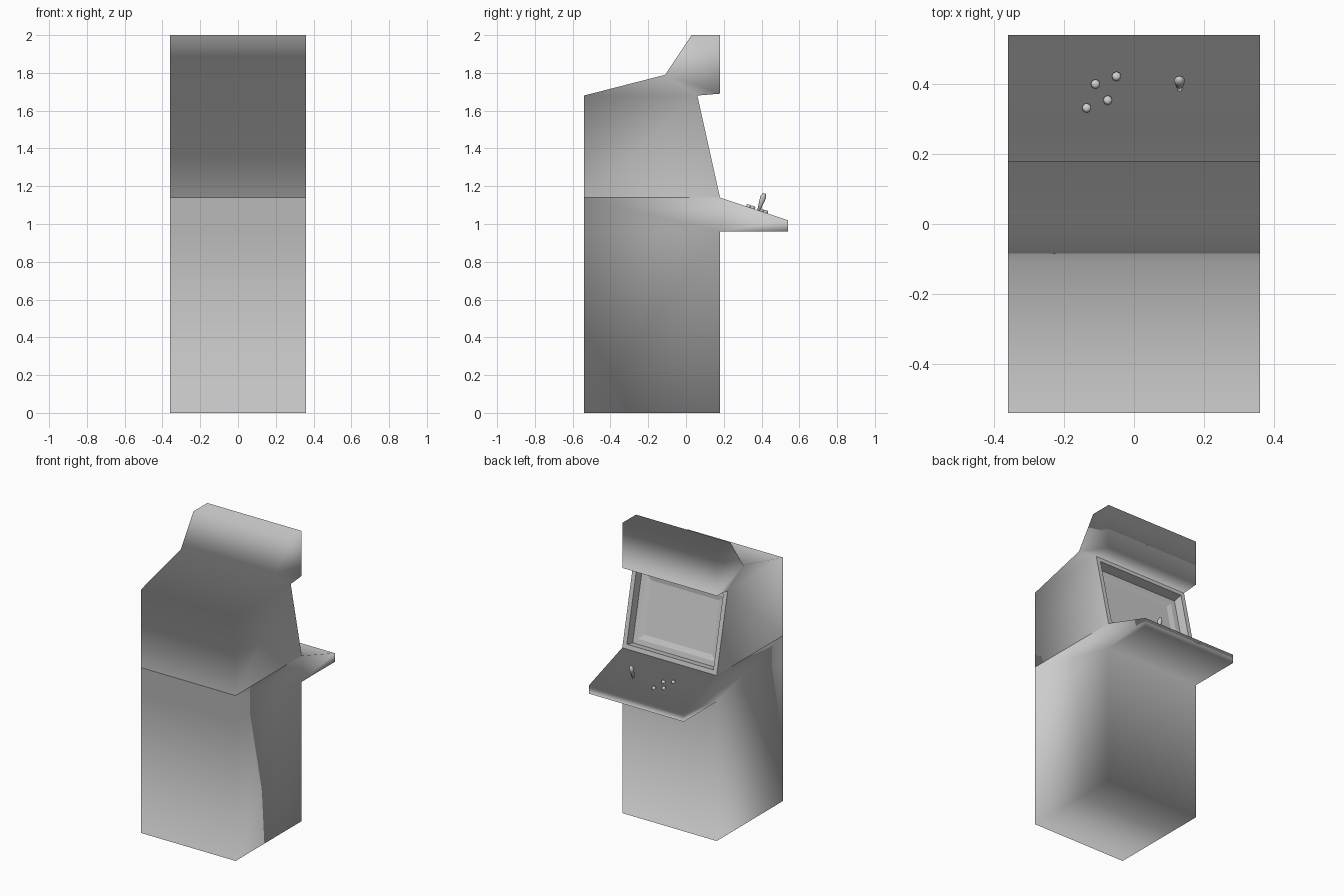
import bpy, bmesh, math
from mathutils import Vector, Matrix

if "Cube" in bpy.data.objects:
    bpy.data.objects.remove(bpy.data.objects["Cube"])

HALF = 0.36


def finish(bm, name, smooth=True):
    mesh = bpy.data.meshes.new(name)
    bm.to_mesh(mesh)
    bm.free()
    for p in mesh.polygons:
        p.use_smooth = smooth
    obj = bpy.data.objects.new(name, mesh)
    bpy.context.collection.objects.link(obj)
    return obj


def shell(name, outline, side_panels, facing):
    """Extrude a (y, z) outline across x; facing gives each strip's normal hint (y, z)."""
    bm = bmesh.new()
    right = [bm.verts.new((HALF, y, z)) for y, z in outline]
    left = [bm.verts.new((-HALF, y, z)) for y, z in outline]

    def face(verts, hint):
        f = bm.faces.new(verts)
        f.normal_update()
        if f.normal.dot(Vector(hint)) < 0:
            f.normal_flip()

    for panel in side_panels:
        for row in (right, left):
            face([row[i] for i in panel], (1, 0, 0))
    n = len(outline)
    for i, hint in enumerate(facing):
        if hint:
            j = (i + 1) % n
            face((right[i], right[j], left[j], left[i]), (0, *hint))
    return finish(bm, name)


BACK, FRONT, UP, DOWN = (0.9, 0.1), (-1, 0), (0, 1), (0, -1)

# Lower cabinet with control deck (the controls face +y)
lower = [(-0.54, 0), (0.18, 0), (0.18, 0.96), (0.54, 0.96), (0.54, 1.02),
         (0.18, 1.14), (-0.54, 1.14), (-0.54, 0.96)]
shell("lower_cabinet", lower, [(0, 1, 2, 7), (2, 5, 6, 7), (2, 3, 4, 5)],
      [DOWN, FRONT, DOWN, FRONT, UP, None, BACK, BACK])

# Upper cabinet with marquee hood; the screen slope is left open
upper = [(0.18, 1.14), (0.06, 1.68), (0.18, 1.69), (0.18, 2.0),
         (0.03, 2.0), (-0.11, 1.79), (-0.54, 1.68), (-0.54, 1.14)]
shell("upper_cabinet", upper, [(0, 1, 5, 6, 7), (1, 2, 3, 4, 5)],
      [None, DOWN, FRONT, UP, UP, DOWN, FRONT, None])

# Recessed screen: nested rings of (inset, depth) from the sloped front
low, high = Vector((0, *upper[0])), Vector((0, *upper[1]))
up = (high - low).normalized()
inward = Vector((0, -up.z, up.y))
bm = bmesh.new()
ring = None
for inset, depth in [(0, 0), (0.03, 0), (0.03, 0.066), (0.065, 0.066), (0.10, 0.075)]:
    a = low + up * inset + inward * depth
    b = high - up * inset + inward * depth
    w = HALF - inset
    new = [bm.verts.new((s * w, p.y, p.z))
           for s, p in ((1, a), (1, b), (-1, b), (-1, a))]
    if ring:
        for k in range(4):
            m = (k + 1) % 4
            bm.faces.new((ring[m], ring[k], new[k], new[m]))
    ring = new
bm.faces.new(ring[::-1])
bm.normal_update()
if sum((f.normal.dot(inward) for f in bm.faces)) > 0:
    bmesh.ops.reverse_faces(bm, faces=bm.faces[:])
finish(bm, "screen_recess", smooth=False)

# Control parts stand square to the sloped deck
tilt = math.atan2(0.12, 0.36)


def turned(name, x, y, profile, sides=8):
    bm = bmesh.new()
    rings = [[bm.verts.new((r * math.cos(2 * math.pi * k / sides),
                            r * math.sin(2 * math.pi * k / sides), h))
              for k in range(sides)] for r, h in profile]
    for a, b in zip(rings, rings[1:]):
        for k in range(sides):
            m = (k + 1) % sides
            bm.faces.new((a[k], a[m], b[m], b[k]))
    bm.faces.new(rings[0][::-1])
    bm.faces.new(rings[-1])
    z = 1.14 - (y - 0.18) / 3
    bm.transform(Matrix.Translation((x, y, z)) @ Matrix.Rotation(-tilt, 4, 'X'))
    return finish(bm, name)


# Buttons
for i, (x, y) in enumerate([(-0.05, 0.42), (-0.11, 0.398), (-0.075, 0.352), (-0.135, 0.33)]):
    turned(f"button_{i + 1}", x, y, [(0.013, -0.005), (0.013, 0.008), (0.008, 0.013)])

# Joystick
turned("joystick", 0.13, 0.385, [(0.007, -0.005), (0.016, 0.075), (0.008, 0.095)])
